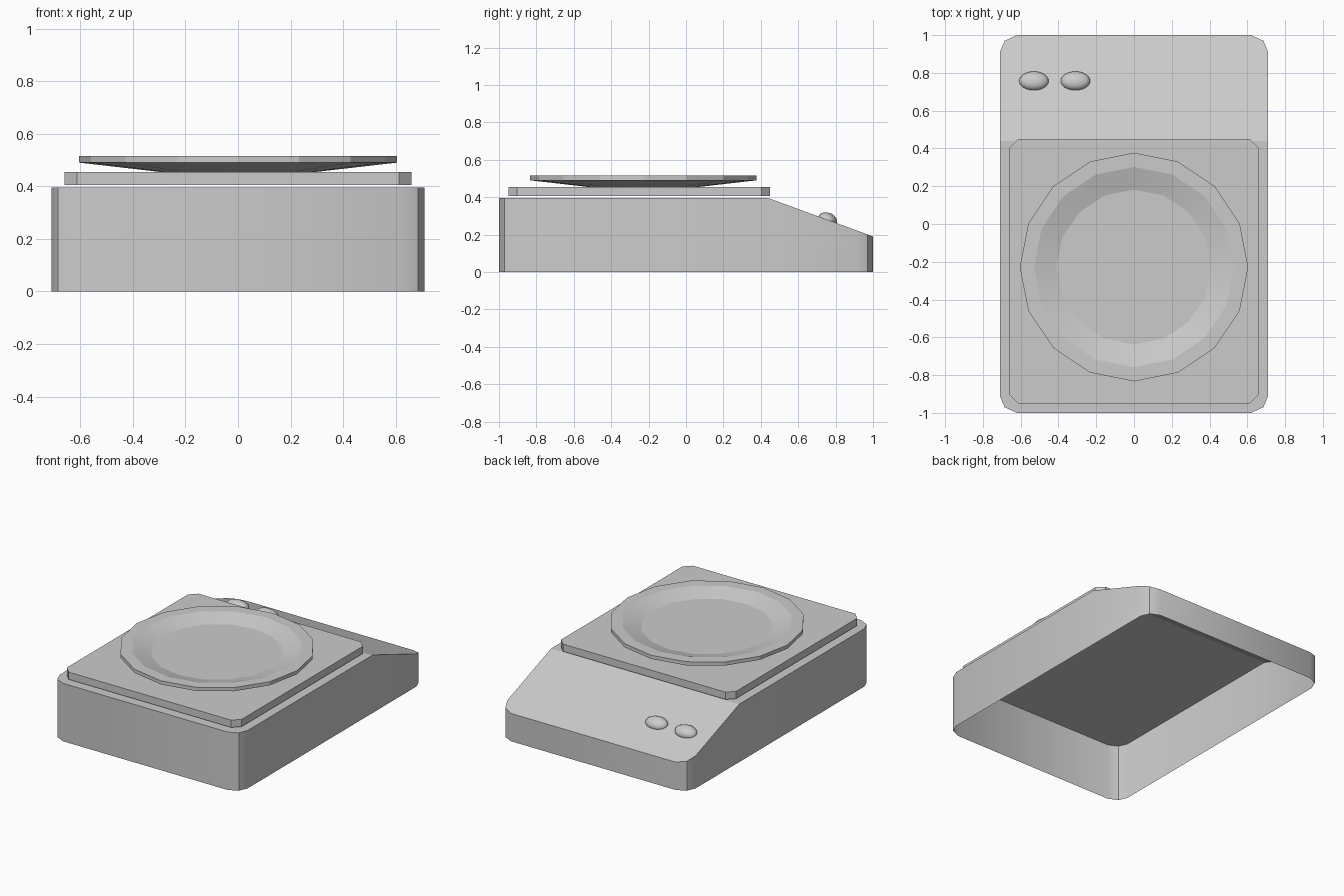
import bpy, bmesh, math
from mathutils import Matrix

cube = bpy.data.objects.get("Cube")
if cube:
    bpy.data.objects.remove(cube, do_unlink=True)

grey = bpy.data.materials.new("plain_grey")
grey.use_nodes = True
colour = (0.6, 0.6, 0.6, 1)
grey.diffuse_color = colour
grey.node_tree.nodes["Principled BSDF"].inputs["Base Color"].default_value = colour

TOP, LOW, CREASE = 0.395, 0.19, 0.44


def finish(name, bm, angle, recalc=True):
    """Turn a bmesh into a shaded object, sharp above the given angle."""
    if recalc:
        bmesh.ops.recalc_face_normals(bm, faces=bm.faces)
    mesh = bpy.data.meshes.new(name)
    bm.to_mesh(mesh)
    bm.free()
    mesh.materials.append(grey)
    mesh.polygons.foreach_set("use_smooth", [True] * len(mesh.polygons))
    mesh.set_sharp_from_angle(angle=math.radians(angle))
    obj = bpy.data.objects.new(name, mesh)
    bpy.context.collection.objects.link(obj)
    return obj


def deck_height(y):
    return TOP - max(0, y - CREASE) * (TOP - LOW) / (1 - CREASE)


# Housing: open underneath, with a sloping control deck at the back
bm = bmesh.new()
half = [(0.71, CREASE), (0.71, 0.91), (0.685, 0.97), (0.62, 1)]
front = [(0.62, -1), (0.685, -0.97), (0.71, -0.91)]
right = front + half
outline = right + [(-x, y) for x, y in reversed(right)]
low = [bm.verts.new((x, y, 0)) for x, y in outline]
high = [bm.verts.new((x, y, deck_height(y))) for x, y in outline]
n = len(outline)
for i in range(n):
    j = (i + 1) % n
    bm.faces.new((low[i], low[j], high[j], high[i]))
bm.faces.new([v for v in high if v.co.y < CREASE + 0.01])
bm.faces.new([v for v in high if v.co.y > CREASE - 0.01])
housing = finish("housing", bm, 30, recalc=False)
for face in housing.data.polygons:
    if face.normal.z > 0.5:
        face.use_smooth = False

# Weighing platform: a thin slab with cut corners
bm = bmesh.new()
bmesh.ops.create_cube(bm, size=1, matrix=Matrix.Translation((0, -0.25, 0.43))
                      @ Matrix.Diagonal((1.32, 1.4, 0.05, 1)))
uprights = [e for e in bm.edges if abs(e.verts[0].co.z - e.verts[1].co.z) > 0.01]
bmesh.ops.bevel(bm, geom=uprights, offset=0.047, segments=1, affect='EDGES')
finish("platform", bm, 30)

# Dish: a shallow turned bowl with sixteen sides
bm = bmesh.new()
profile = [(0, 0.455), (0.3, 0.455), (0.605, 0.49), (0.605, 0.515),
           (0.53, 0.515), (0.41, 0.48), (0, 0.48)]
line = [bm.verts.new((r, 0, z)) for r, z in profile]
edges = [bm.edges.new(pair) for pair in zip(line, line[1:])]
bmesh.ops.spin(bm, geom=line + edges, cent=(0, 0, 0), axis=(0, 0, 1),
               angle=math.tau, steps=16)
bmesh.ops.remove_doubles(bm, verts=bm.verts, dist=0.0005)
dish = finish("dish", bm, 12)
dish.location = (0, -0.228, 0)

# Two oval buttons set into the sloping deck
tilt = -math.atan((TOP - LOW) / (1 - CREASE))
for name, x in (("outer_button", -0.53), ("inner_button", -0.31)):
    bm = bmesh.new()
    bmesh.ops.create_uvsphere(bm, u_segments=24, v_segments=12, radius=1)
    bmesh.ops.scale(bm, vec=(0.078, 0.052, 0.038), verts=bm.verts)
    button = finish(name, bm, 40)
    button.location = (x, 0.757, deck_height(0.757))
    button.rotation_euler.x = tilt
